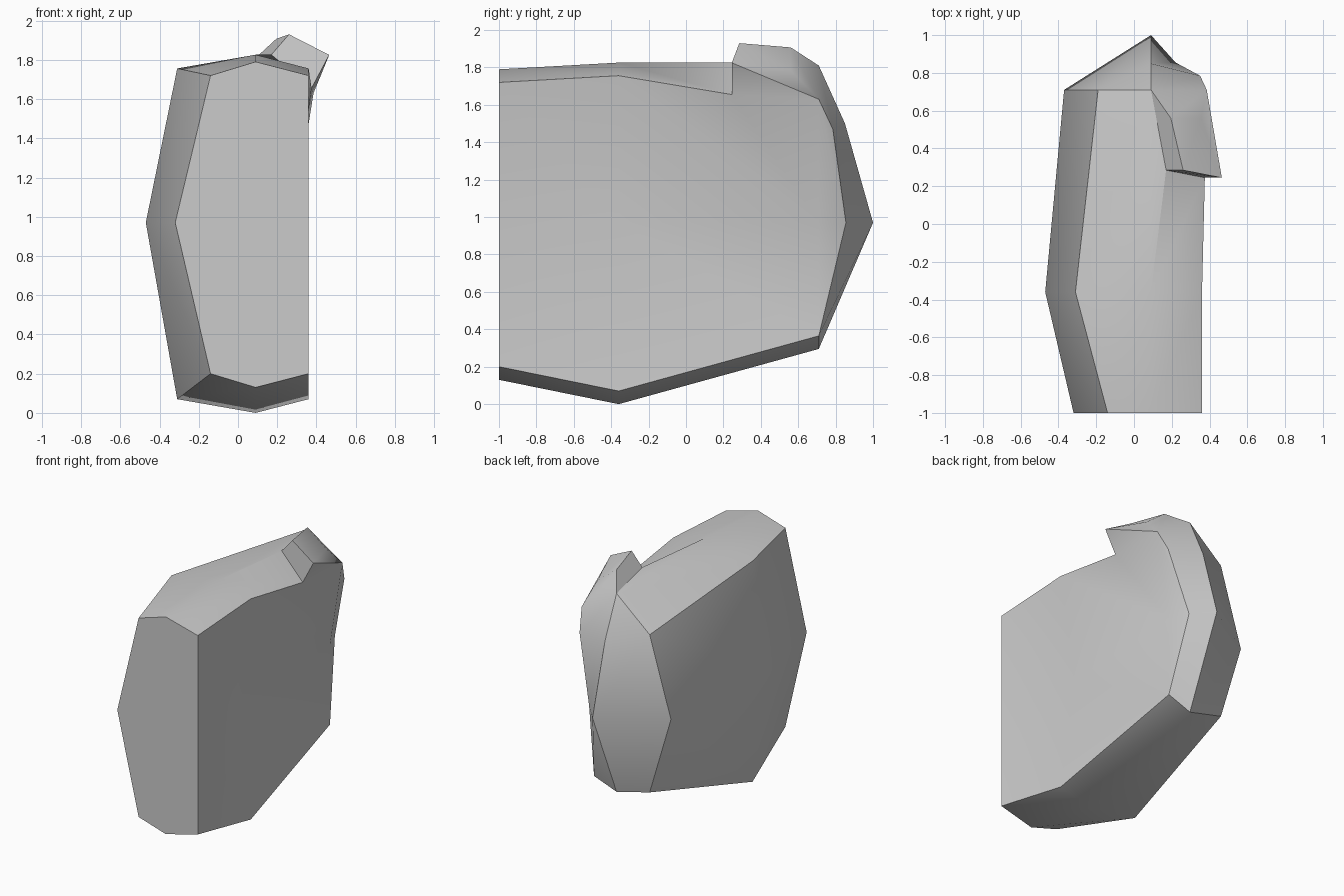
import bpy, bmesh, math

default = bpy.data.objects.get("Cube")
if default:
    bpy.data.objects.remove(default, do_unlink=True)

WAIST = 0.97      # height of the widest row
KEEL_X = 0.09     # ridge and keel line
BEVEL = 0.07      # drop from ridge to shoulder

bm = bmesh.new()


def point(*co):
    return bm.verts.new(co)


def fill(*faces):
    for corners in faces:
        bm.faces.new(corners)


def section(y, low, high, shoulder, bulge, side, dent):
    """Eight-point ring: keel, left side up, ridge, flat side down."""
    ring = [(KEEL_X, low), (shoulder, low + BEVEL), (bulge, WAIST), (shoulder, high - BEVEL),
            (KEEL_X, high), (side, high - BEVEL), (dent, WAIST), (side, low + BEVEL)]
    return [point(x, y, z) for x, z in ring]


def bridge(a, b, sides):
    for i in sides:
        j = (i + 1) % len(a)
        fill((a[i], a[j], b[j], b[i]))


# Main block: flat front, widest ring, rear ring
front = section(-1, 0.13, 1.79, -0.14, -0.32, 0.36, 0.36)
middle = section(-0.36, 0, 1.826, -0.31, -0.47, 0.36, 0.235)
rear = section(0.71, 0.295, 1.64, -0.19, -0.37, 0.28, 0.28)
rear[4].co.z = 1.81
rear[5].co = (0.385, 0.71, 1.63)
fill(front)
bridge(front, middle, range(8))
bridge(middle, rear, (0, 1, 2, 6, 7))

# Raised hook at the rear top corner
base_in = point(0.17, 0.285, 1.826)
base_out = point(0.375, 0.245, 1.655)
peak = point(0.26, 0.285, 1.93)
tip = point(0.465, 0.245, 1.825)
crest = point(0.195, 0.56, 1.907)
fold = point(0.355, 0.56, 1.784)
fill((base_in, base_out, tip, peak),
     (peak, tip, fold, crest),
     (base_in, peak, crest, rear[4]),
     (crest, fold, rear[5], rear[4]),
     (tip, rear[5], fold))

# Top and flat side running into the hook
fill((middle[3], middle[4], rear[4], rear[3]),
     (middle[4], base_in, rear[4]),
     (middle[4], middle[5], base_out, base_in),
     (middle[5], middle[6], rear[6], base_out),
     (base_out, rear[6], rear[5]),
     (base_out, rear[5], tip))

# Pointed back
apex = point(KEEL_X, 1, WAIST)
upper = point(KEEL_X, 0.85, 1.5)
edge_high = point(0.35, 0.785, 1.47)
edge_mid = point(0.22, 0.855, WAIST)
fill((rear[3], rear[4], upper),
     (rear[3], upper, apex, rear[2]),
     (rear[2], apex, rear[0], rear[1]),
     (rear[4], rear[5], edge_high, upper),
     (upper, edge_high, edge_mid, apex),
     (apex, edge_mid, rear[7], rear[0]),
     (rear[5], rear[6], edge_mid, edge_high),
     (rear[6], rear[7], edge_mid))

bmesh.ops.recalc_face_normals(bm, faces=bm.faces)
mesh = bpy.data.meshes.new("faceted_block")
bm.to_mesh(mesh)
bm.free()

# Single plain grey
grey = bpy.data.materials.new("light_grey")
grey.use_nodes = True
colour = (0.6, 0.6, 0.6, 1)
grey.diffuse_color = colour
grey.node_tree.nodes["Principled BSDF"].inputs["Base Color"].default_value = colour
mesh.materials.append(grey)

block = bpy.data.objects.new("faceted_block", mesh)
bpy.context.collection.objects.link(block)
bpy.context.view_layer.objects.active = block
block.select_set(True)
bpy.ops.object.shade_smooth_by_angle(angle=math.radians(30))
